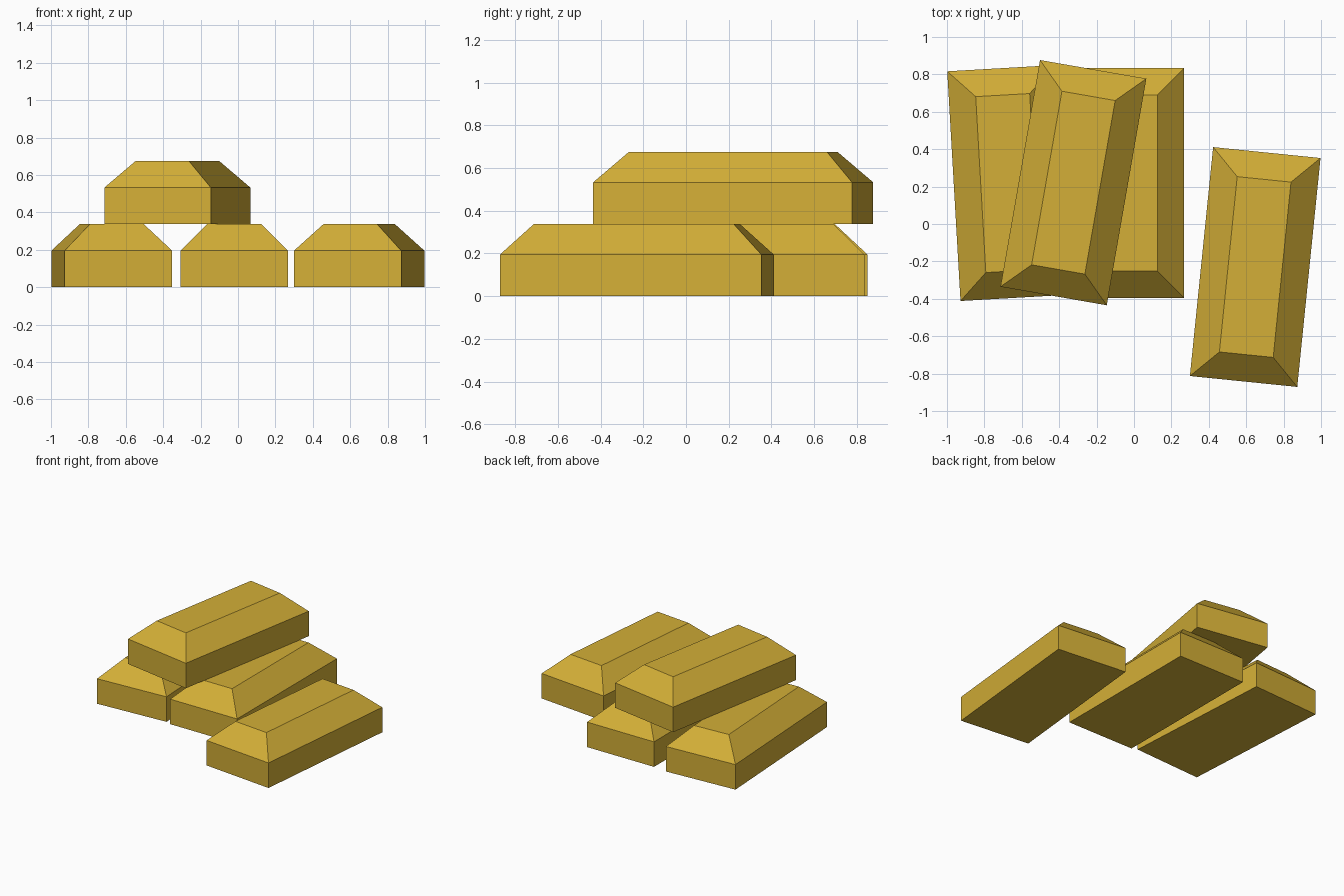
import bpy, bmesh, math

if "Cube" in bpy.data.objects:
    bpy.data.objects.remove(bpy.data.objects["Cube"])

# Shared gold colour
gold = bpy.data.materials.new("gold")
gold.diffuse_color = (0.658, 0.429, 0.038, 1.0)
gold.use_nodes = True
gold.node_tree.nodes["Principled BSDF"].inputs["Base Color"].default_value = gold.diffuse_color

W, L = 0.577, 1.23      # footprint of one bar
H_SIDE, H = 0.195, 0.337  # upright side height, full height
INSET = 0.144           # how far the bevelled top steps in


def gold_bar(name, x, y, z, degrees):
    """Upright block with its top extruded up and tapered inward."""
    bm = bmesh.new()
    rings = []
    for height, inset in ((0, 0), (H_SIDE, 0), (H, INSET)):
        rings.append([bm.verts.new((sx * (W / 2 - inset), sy * (L / 2 - inset), height))
                      for sx, sy in ((-1, -1), (1, -1), (1, 1), (-1, 1))])
    for low, high in zip(rings, rings[1:]):
        for i in range(4):
            j = (i + 1) % 4
            bm.faces.new((low[i], low[j], high[j], high[i]))
    bm.faces.new(rings[0][::-1])
    bm.faces.new(rings[-1])
    mesh = bpy.data.meshes.new(name)
    bm.to_mesh(mesh)
    bm.free()
    mesh.materials.append(gold)
    bar = bpy.data.objects.new(name, mesh)
    bar.location = (x, y, z)
    bar.rotation_euler.z = math.radians(degrees)
    bpy.context.collection.objects.link(bar)


# Three bars on the ground, one laid across the left pair
gold_bar("left_bar", -0.675, 0.219, 0, 3.3)
gold_bar("middle_bar", -0.02, 0.22, 0, 0)
gold_bar("right_bar", 0.648, -0.23, 0, -5.8)
gold_bar("top_bar", -0.324, 0.221, 0.338, -9.9)
